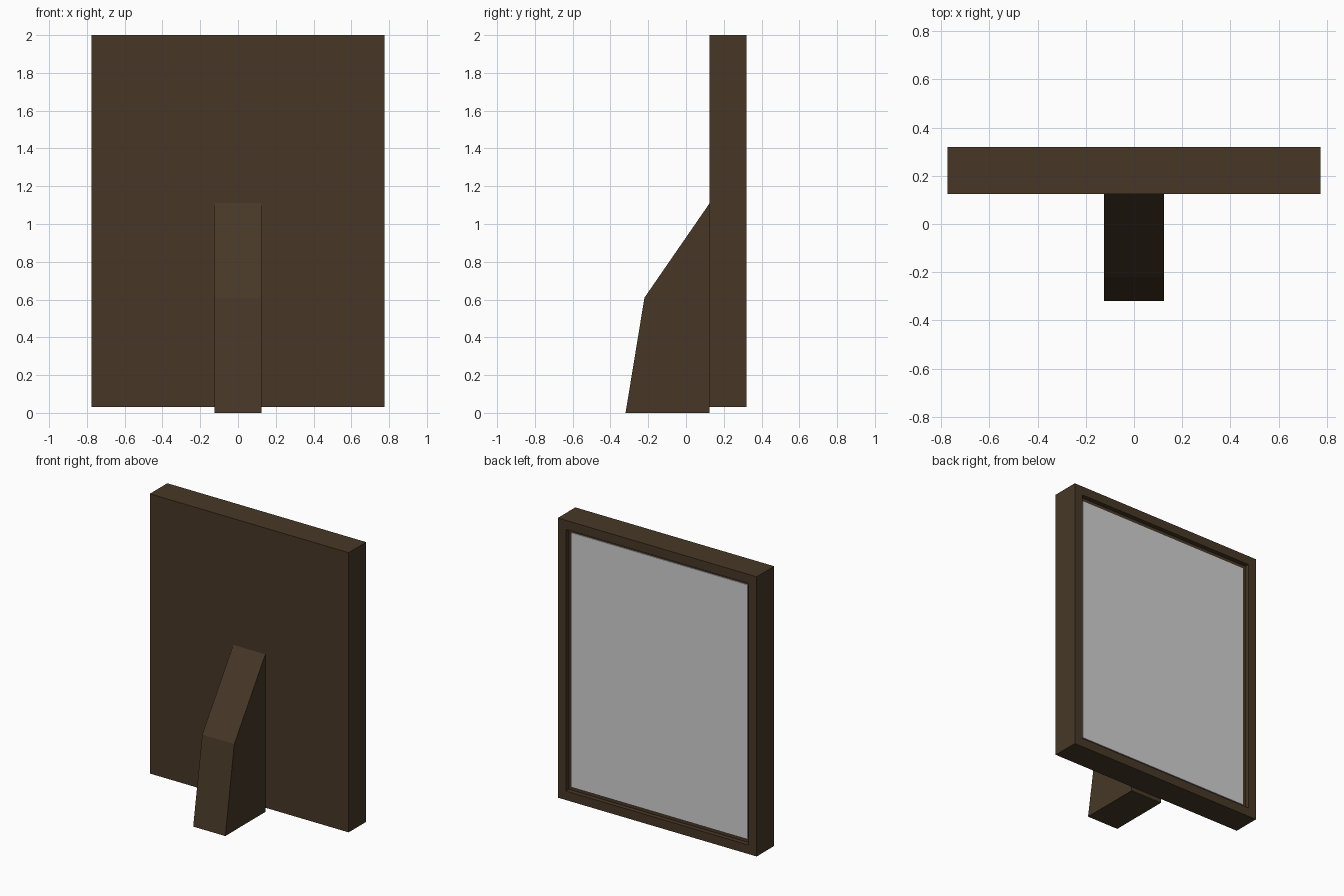
import bpy, bmesh

if "Cube" in bpy.data.objects:
    bpy.data.objects.remove(bpy.data.objects["Cube"])


def material(name, color):
    m = bpy.data.materials.new(name)
    m.diffuse_color = (*color, 1)
    m.use_nodes = True
    m.node_tree.nodes["Principled BSDF"].inputs["Base Color"].default_value = m.diffuse_color
    return m


def finish(bm, name, mat):
    bmesh.ops.recalc_face_normals(bm, faces=bm.faces)
    mesh = bpy.data.meshes.new(name)
    bm.to_mesh(mesh)
    bm.free()
    mesh.materials.append(mat)
    obj = bpy.data.objects.new(name, mesh)
    bpy.context.collection.objects.link(obj)
    return obj


def box(lo, hi):
    bm = bmesh.new()
    bmesh.ops.create_cube(bm, size=1)
    for v in bm.verts:
        v.co = [lo[i] if v.co[i] < 0 else hi[i] for i in range(3)]
    return bm


wood = material("dark brown wood", (0.063, 0.039, 0.020))
glass = material("light grey glass", (0.64, 0.64, 0.64))

W, BOTTOM, TOP = 0.775, 0.03, 2.0
FRONT, BACK = 0.125, 0.32
BORDER, RECESS = 0.09, 0.032

# Frame: slab with a shallow recess on the +y face
bm = box((-W, FRONT, BOTTOM), (W, BACK, TOP))
bm.normal_update()
face = max(bm.faces, key=lambda f: f.normal.y)
bmesh.ops.inset_region(bm, faces=[face], thickness=BORDER)
ext = bmesh.ops.extrude_discrete_faces(bm, faces=[face])
for v in ext["faces"][0].verts:
    v.co.y -= RECESS
finish(bm, "frame", wood)

# Picture pane lying in the recess
y0 = BACK - RECESS
finish(box((-W + BORDER, y0, BOTTOM + BORDER),
           (W - BORDER, y0 + 0.006, TOP - BORDER)), "pane", glass)

# Stand: side profile extruded across x
profile = [(-0.32, 0), (FRONT, 0), (FRONT, 1.11), (-0.22, 0.61)]
bm = bmesh.new()
side = bm.faces.new([bm.verts.new((-0.125, y, z)) for y, z in profile])
ext = bmesh.ops.extrude_face_region(bm, geom=[side], use_keep_orig=True)
for v in ext["geom"]:
    if isinstance(v, bmesh.types.BMVert):
        v.co.x = 0.125
finish(bm, "stand", wood)
